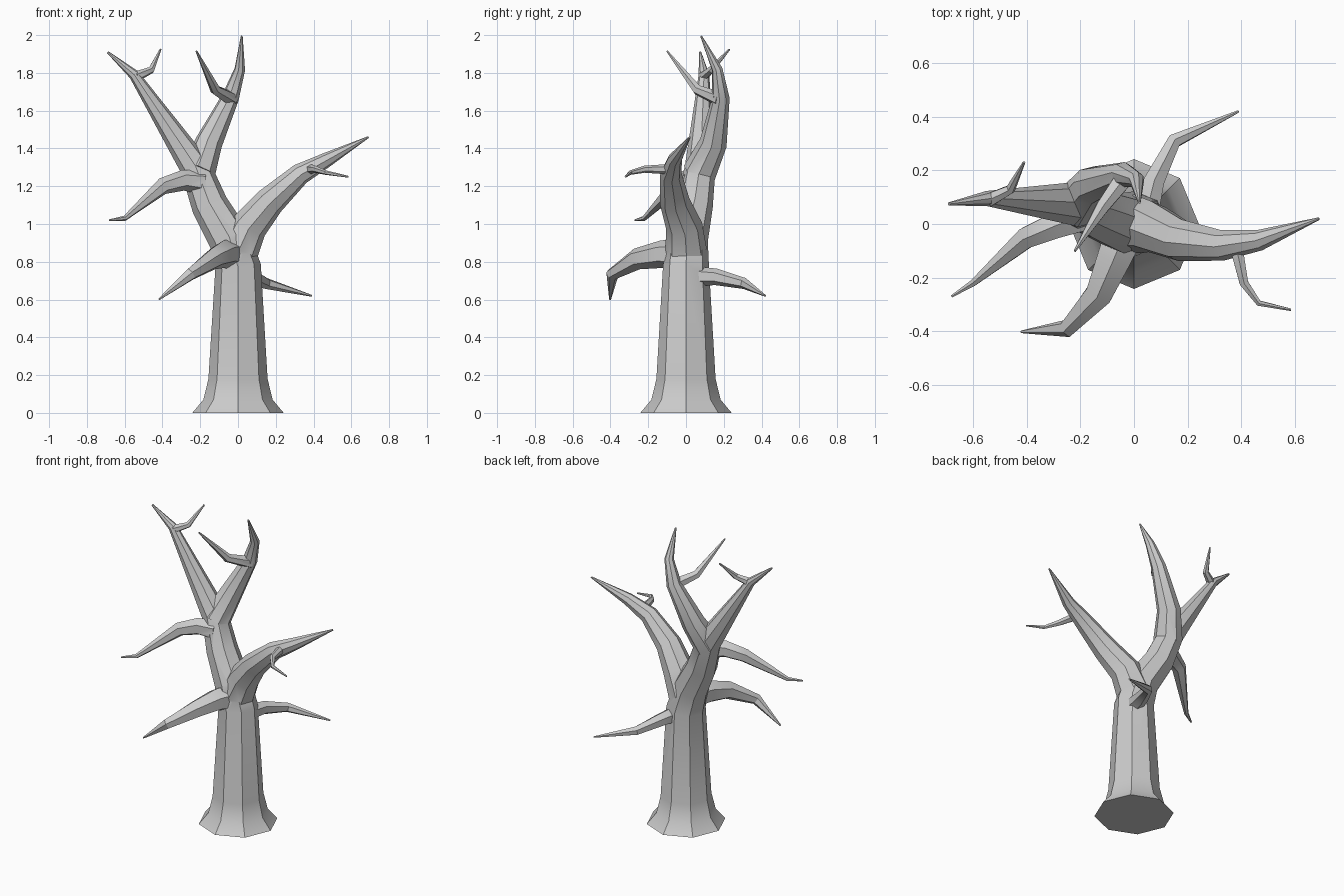
import bpy, bmesh, math
from mathutils import Vector

if "Cube" in bpy.data.objects:
    bpy.data.objects.remove(bpy.data.objects["Cube"])


def limb(name, pts, radii, sides):
    """Faceted tube through points with a radius at each."""
    n = len(pts)
    bm = bmesh.new()
    rings = []
    u = None
    for i, p in enumerate(pts):
        a = (p - pts[i - 1]).normalized() if i > 0 else Vector()
        b = (pts[i + 1] - p).normalized() if i < n - 1 else Vector()
        t = (a + b).normalized()
        if u is None:
            u = Vector((1, 0, 0)) if abs(t.z) > 0.8 else Vector((0, 0, 1))
        u = (u - t * u.dot(t)).normalized()
        v = t.cross(u)
        angles = [math.tau * k / sides for k in range(sides)]
        rings.append([bm.verts.new(p + radii[i] * (u * math.cos(g) + v * math.sin(g)))
                      for g in angles])
    for r0, r1 in zip(rings, rings[1:]):
        for k in range(sides):
            j = (k + 1) % sides
            bm.faces.new((r0[k], r0[j], r1[j], r1[k]))
    bm.faces.new(rings[0][::-1])
    bm.faces.new(rings[-1])
    bmesh.ops.recalc_face_normals(bm, faces=bm.faces)
    me = bpy.data.meshes.new(name)
    bm.to_mesh(me)
    bm.free()
    ob = bpy.data.objects.new(name, me)
    bpy.context.collection.objects.link(ob)
    return ob


def tapered(name, path, r0):
    """Branch whose radius shrinks along its length to a point."""
    pts = [Vector(p) for p in path]
    run = [0]
    for p, q in zip(pts, pts[1:]):
        run.append(run[-1] + (q - p).length)
    radii = [max(.005, r0 * (1 - d / run[-1]) ** .8) for d in run]
    return limb(name, pts, radii, 8 if r0 > .085 else 6)


# trunk with flared foot, bending over into the upper left limb
stem = [Vector((0, 0, z)) for z in (0, .07, .18, .77)]
bend = [Vector(p) for p in ((-.045, .005, .92), (-.15, .045, 1.1), (-.225, .075, 1.3),
                            (-.55, .095, 1.79), (-.69, .075, 1.91))]
foot_r = [.122 + .04 * (1 - p.z / .77) + .08 * math.exp(-p.z / .06) for p in stem]
bend_r = [max(.006, .122 * max(0, (1.91 - p.z) / 1.14) ** .65) for p in bend]
tree = limb("tree_trunk", stem + bend, foot_r + bend_r, 8)

# right limb, upper limb, lower branches, then twigs
branches = [
    ("right_limb", .11, ((0, 0, .86), (.06, -.01, .99), (.17, -.06, 1.12),
                         (.33, -.08, 1.265), (.47, -.06, 1.34), (.69, .02, 1.46))),
    ("top_limb", .09, ((-.21, .07, 1.27), (-.155, .145, 1.43), (-.04, .185, 1.67),
                       (.01, .165, 1.82), (.02, .08, 1.995))),
    ("left_branch", .064, ((-.19, .03, 1.22), (-.29, -.005, 1.232), (-.4, -.05, 1.2),
                           (-.6, -.22, 1.03), (-.68, -.27, 1.02))),
    ("front_branch", .085, ((-.03, -.02, .84), (-.075, -.13, .84), (-.13, -.26, .815),
                            (-.25, -.39, .735), (-.42, -.402, .6))),
    ("back_branch", .055, ((.04, .02, .725), (.075, .16, .72),
                           (.15, .31, .685), (.39, .42, .62))),
    ("top_twig", .04, ((-.03, .18, 1.66), (-.12, .06, 1.71), (-.22, -.1, 1.915))),
    ("left_twig", .028, ((-.54, .09, 1.78), (-.46, .13, 1.815), (-.41, .23, 1.925))),
    ("right_twig", .028, ((.38, -.08, 1.29), (.41, -.22, 1.29),
                          (.465, -.295, 1.272), (.585, -.32, 1.25))),
]

# fuse every branch into the trunk so there are no hidden inner surfaces
bpy.context.view_layer.objects.active = tree
for name, r0, path in branches:
    br = tapered(name, path, r0)
    m = tree.modifiers.new(name, 'BOOLEAN')
    m.operation = 'UNION'
    m.solver = 'EXACT'
    m.object = br
    bpy.ops.object.modifier_apply(modifier=name)
    bpy.data.objects.remove(br, do_unlink=True)

# soft shading with hard facet edges
bpy.ops.object.select_all(action='DESELECT')
tree.select_set(True)
bpy.context.view_layer.objects.active = tree
bpy.ops.object.shade_smooth_by_angle(angle=math.radians(30))
tree.name = "bare_tree"
